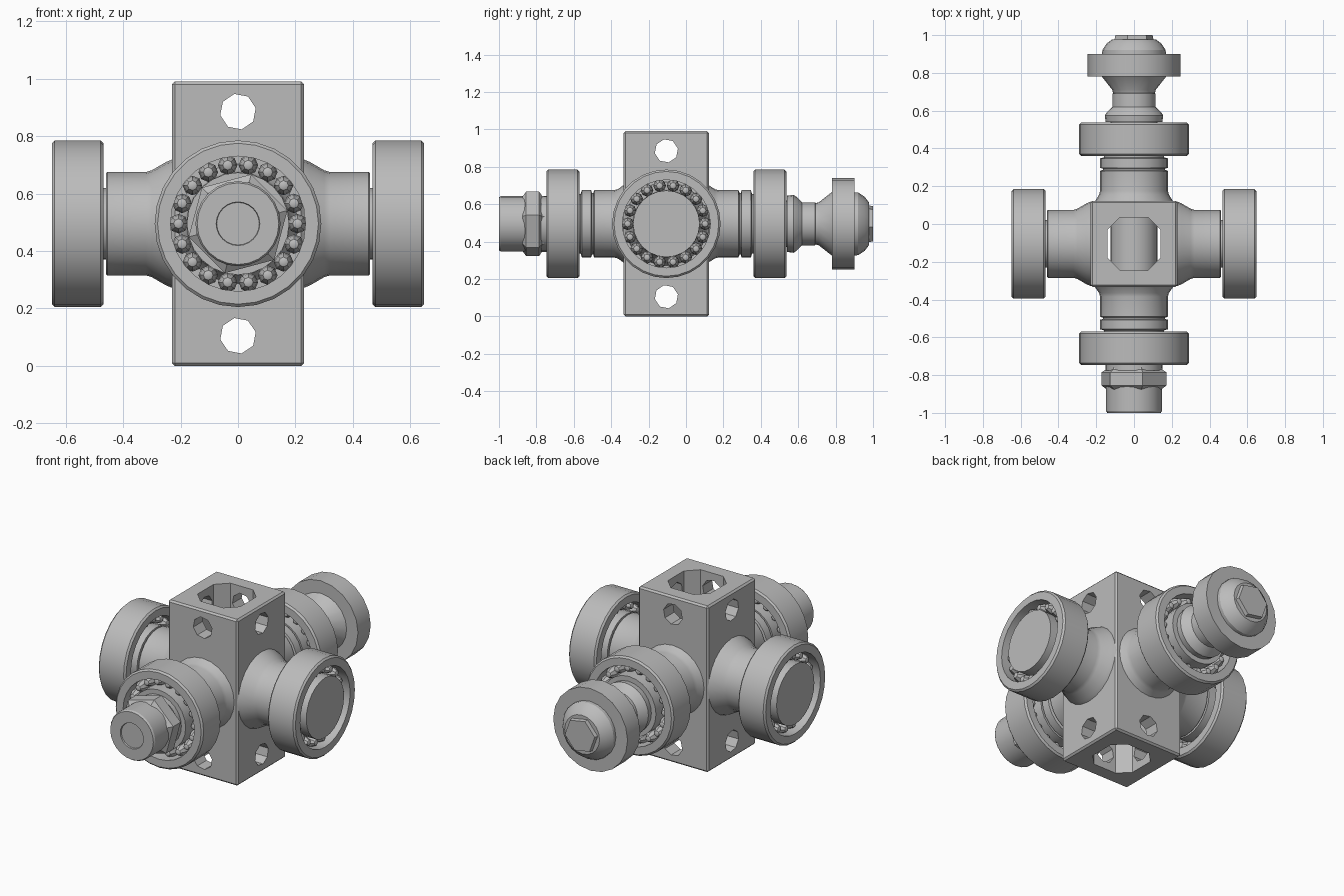
import bpy, bmesh, math
from mathutils import Vector, Matrix

if "Cube" in bpy.data.objects:
    bpy.data.objects.remove(bpy.data.objects["Cube"])

CY, CZ = -0.105, 0.495          # centre of the block
grey = bpy.data.materials.new("steel_grey")
grey.diffuse_color = (0.5, 0.5, 0.5, 1)
grey.use_nodes = True
grey.node_tree.nodes["Principled BSDF"].inputs["Base Color"].default_value = grey.diffuse_color


def finish(name, bm, smooth=True):
    bmesh.ops.remove_doubles(bm, verts=bm.verts, dist=1e-5)
    bmesh.ops.recalc_face_normals(bm, faces=bm.faces)
    me = bpy.data.meshes.new(name)
    bm.to_mesh(me)
    bm.free()
    me.materials.append(grey)
    ob = bpy.data.objects.new(name, me)
    bpy.context.collection.objects.link(ob)
    if smooth:
        bpy.ops.object.select_all(action='DESELECT')
        bpy.context.view_layer.objects.active = ob
        ob.select_set(True)
        bpy.ops.object.shade_smooth_by_angle(angle=math.radians(30))
    return ob


def frame(axis, sign):
    """Matrix taking local z to the signed arm axis."""
    d = Vector((sign, 0, 0)) if axis == 'X' else Vector((0, sign, 0))
    origin = Vector((0, CY if axis == 'X' else 0, CZ))
    return Matrix.Translation(origin) @ d.to_track_quat('Z', 'Y').to_matrix().to_4x4()


def lathe(name, axis, sign, profile, sides=24, turn=0.0, closed=False):
    """Spin (distance, radius) points round an arm axis."""
    bm = bmesh.new()
    m = frame(axis, sign)
    rings = []
    for t, r in profile:
        rings.append([bm.verts.new(m @ Vector((r * math.cos(a), r * math.sin(a), t)))
                      for a in (turn + 2 * math.pi * i / sides for i in range(sides))])
    pairs = list(zip(rings, rings[1:]))
    if closed:
        pairs.append((rings[-1], rings[0]))
    else:
        bm.faces.new(rings[0])
        bm.faces.new(rings[-1])
    for a, b in pairs:
        for i in range(sides):
            j = (i + 1) % sides
            bm.faces.new((a[i], a[j], b[j], b[i]))
    return finish(name, bm)


def prism(name, pts, depth, matrix):
    """Extrude an outline symmetrically along local z."""
    bm = bmesh.new()
    low = [bm.verts.new(matrix @ Vector((x, y, -depth))) for x, y in pts]
    top = [bm.verts.new(matrix @ Vector((x, y, depth))) for x, y in pts]
    bm.faces.new(low)
    bm.faces.new(top)
    n = len(pts)
    for i in range(n):
        j = (i + 1) % n
        bm.faces.new((low[i], low[j], top[j], top[i]))
    return finish(name, bm, False)


def circle(r, n):
    return [(r * math.cos(2 * math.pi * i / n), r * math.sin(2 * math.pi * i / n)) for i in range(n)]


# Square block with bevelled edges
centre = Matrix.Translation((0, CY, CZ))
block = prism("centre_block", [(-.23, -.228), (.23, -.228), (.23, .228), (-.23, .228)], .495, centre)
bev = block.modifiers.new("edge_bevel", 'BEVEL')
bev.width, bev.segments = 0.01, 1

# Vertical bore with chamfered corners, and cross holes near both ends
w, c = .14, .065
bore = [(w, w - c), (w - c, w), (c - w, w), (-w, w - c),
        (-w, c - w), (c - w, -w), (w - c, -w), (w, c - w)]
cutters = [prism("bore_cutter", bore, .6, centre)]
for z in (.105, .885):
    for axis in 'XY':
        rot = Matrix.Rotation(math.pi / 2, 4, 'Y' if axis == 'X' else 'X')
        cutters.append(prism("hole_cutter", circle(.063, 8), .4,
                             Matrix.Translation((0, CY, z)) @ rot @ Matrix.Rotation(.2, 4, 'Z')))
for cut in cutters:
    mod = block.modifiers.new("cut", 'BOOLEAN')
    mod.object, mod.operation, mod.solver = cut, 'DIFFERENCE', 'EXACT'
    cut.hide_render = True
    cut.hide_viewport = True


def bearing(name, axis, sign, t0, t1):
    b = .01
    lathe(name + "_outer_race", axis, sign,
          [(t0, .235), (t0, .29 - b), (t0 + b, .29), (t1 - b, .29), (t1, .29 - b), (t1, .235)], 28, closed=True)
    lathe(name + "_inner_race", axis, sign,
          [(t0, .12), (t0, .178), (t1, .178), (t1, .12)], 24, closed=True)
    # Balls between the races
    bm = bmesh.new()
    m = frame(axis, sign)
    for i in range(18):
        a = 2 * math.pi * i / 18
        pos = Vector((.207 * math.cos(a), .207 * math.sin(a), (t0 + t1) / 2))
        bmesh.ops.create_uvsphere(bm, u_segments=8, v_segments=6, radius=.034,
                                  matrix=m @ Matrix.Translation(pos) @ Matrix.Diagonal((1, 1, 1.9, 1)))
    finish(name + "_balls", bm)


# Side arms: flared sleeve, axle stub and bearing
for sign, side in ((-1, "left"), (1, "right")):
    lathe(side + "_sleeve", 'X', sign, [(.225, .225), (.25, .215), (.30, .186), (.32, .18), (.455, .18), (.46, .175)])
    lathe(side + "_axle", 'X', sign, [(.2, .125), (.648, .125)])
    bearing(side + "_bearing", 'X', sign, .468, .648)

# Front and back arms: sleeve, spacer ring and bearing
for sign, side, s in ((-1, "front", .33), (1, "back", .115)):
    o = .335 if sign < 0 else .125
    lathe(side + "_sleeve", 'Y', sign, [(s, .21), (o + .03, .185), (o + .05, .18), (o + .155, .18), (o + .16, .17)])
    lathe(side + "_spacer", 'Y', sign,
          [(o + .155, .165), (o + .168, .165), (o + .172, .18), (o + .222, .18), (o + .228, .16), (o + .24, .16)])
    bearing(side + "_bearing", 'Y', sign, o + .235, o + .412)

# Long axle through the block, ending at the two bearings
lathe("long_axle", 'Y', 1, [(-.78, .125), (.56, .125)])

# Front hex nut and stub with a shallow centre recess
lathe("hex_nut", 'Y', -1, [(.755, .15), (.77, .155), (.785, .178), (.855, .178), (.875, .15)], 6, math.radians(15))
lathe("nut_washer", 'Y', -1, [(.745, .15), (.775, .15)])
lathe("front_stub", 'Y', -1, [(.85, .148), (.99, .148), (1, .142), (1, .076), (.992, .074)])

# Back neck, ball and ring
lathe("back_neck", 'Y', 1, [(.54, .15), (.575, .155), (.59, .145), (.62, .115), (.69, .115), (.70, .10), (.72, .11)])
lathe("ball", 'Y', 1, [(.69, .11), (.71, .115), (.78, .17), (.92, .168), (.955, .145), (.978, .115)], 20)
lathe("ball_ring", 'Y', 1, [(.78, .15), (.78, .245), (.90, .245), (.90, .15)], 20, closed=True)
lathe("end_cap", 'Y', 1, [(.97, .106), (1, .10)], 6, math.radians(10))
